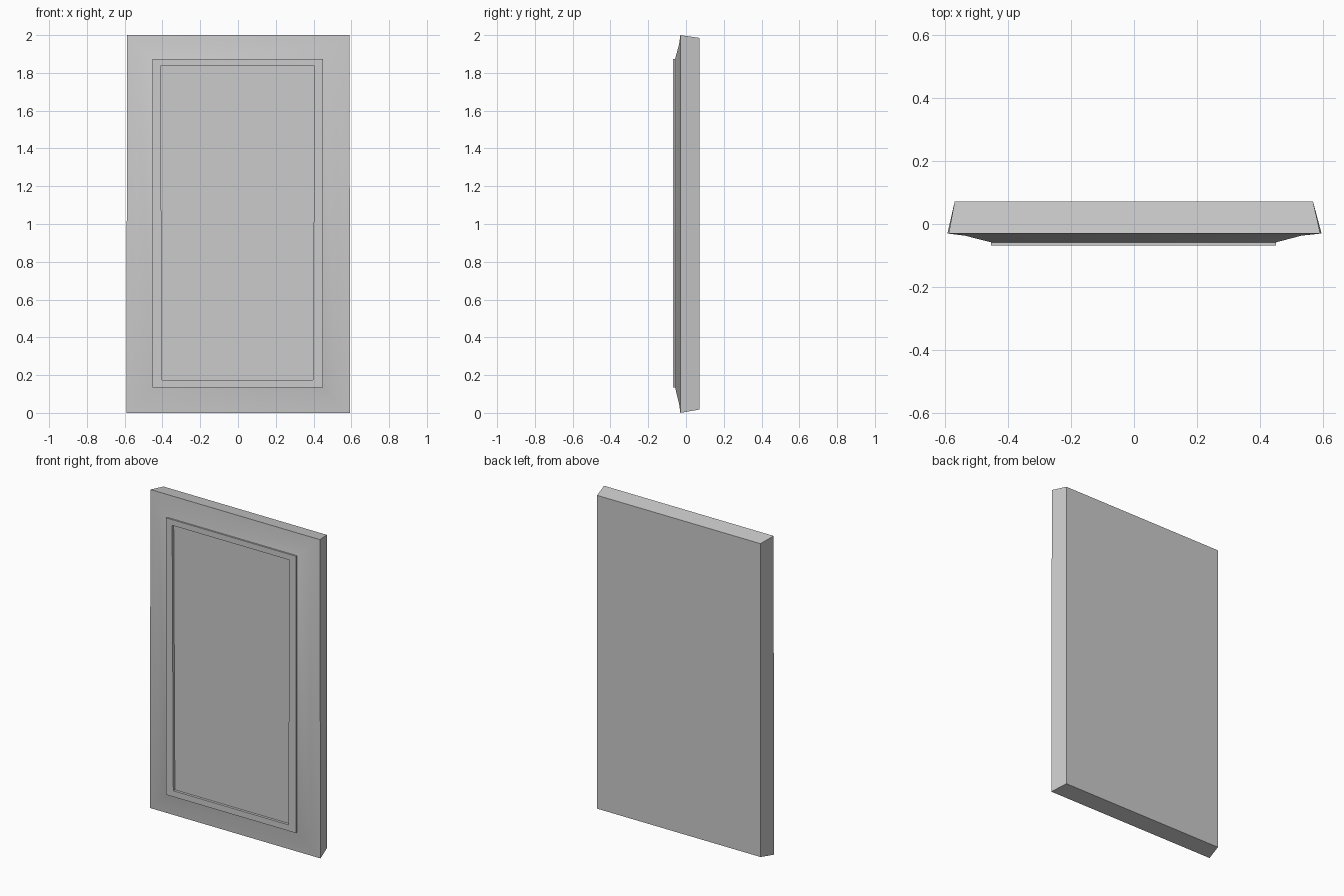
import bpy
import bmesh
import math

cube = bpy.data.objects.get("Cube")
if cube:
    bpy.data.objects.remove(cube, do_unlink=True)

grey = bpy.data.materials.new("plain_grey")
grey.use_nodes = True
COLOUR = (0.6, 0.6, 0.6, 1)
grey.diffuse_color = COLOUR
grey.node_tree.nodes["Principled BSDF"].inputs["Base Color"].default_value = COLOUR


def ring(left, right, bottom, top, y, skew=0.0):
    """Slightly crooked rectangle, anticlockwise from the front; skew widens the foot."""
    return [(left - skew, y, bottom), (right + skew, y, bottom),
            (right, y, top), (left, y, top)]


def build(name, rings, cap_first=False, cap_last=False, smooth=False):
    """Join successive rectangles with bands of faces, closing the ends if asked."""
    bm = bmesh.new()
    loops = [[bm.verts.new(p) for p in r] for r in rings]
    for a, b in zip(loops, loops[1:]):
        for i in range(4):
            j = (i + 1) % 4
            bm.faces.new((a[i], a[j], b[j], b[i]))
    if cap_first:
        bm.faces.new(loops[0][::-1])
    if cap_last:
        bm.faces.new(loops[-1])
    mesh = bpy.data.meshes.new(name)
    bm.to_mesh(mesh)
    bm.free()
    mesh.materials.append(grey)
    obj = bpy.data.objects.new(name, mesh)
    bpy.context.collection.objects.link(obj)
    if smooth:
        bpy.ops.object.select_all(action="DESELECT")
        obj.select_set(True)
        bpy.context.view_layer.objects.active = obj
        bpy.ops.object.shade_smooth_by_angle(angle=math.radians(30))
    return obj


# Outlines from the back to the centre of the front
back = ring(-0.568, 0.567, 0.018, 1.985, 0.072)
rim = ring(-0.587, 0.59, 0.0, 2.0, -0.03, skew=0.004)
rim_inner = ring(-0.535, 0.53, 0.05, 1.95, -0.037)
slope_top = ring(-0.453, 0.45, 0.135, 1.873, -0.058)
bead_outer = ring(-0.453, 0.45, 0.135, 1.873, -0.068)
bead_inner = ring(-0.41, 0.405, 0.173, 1.837, -0.068, skew=-0.008)
recess = ring(-0.41, 0.405, 0.173, 1.837, -0.052, skew=-0.008)

# Tapered body with flat back
build("frame_body", [back, rim], cap_first=True)
# Sloping moulding around the front
build("frame_moulding", [rim, rim_inner, slope_top], smooth=True)
# Raised flat bead around the opening
build("inner_bead", [slope_top, bead_outer, bead_inner, recess])
# Recessed centre panel
build("centre_panel", [recess], cap_last=True)
